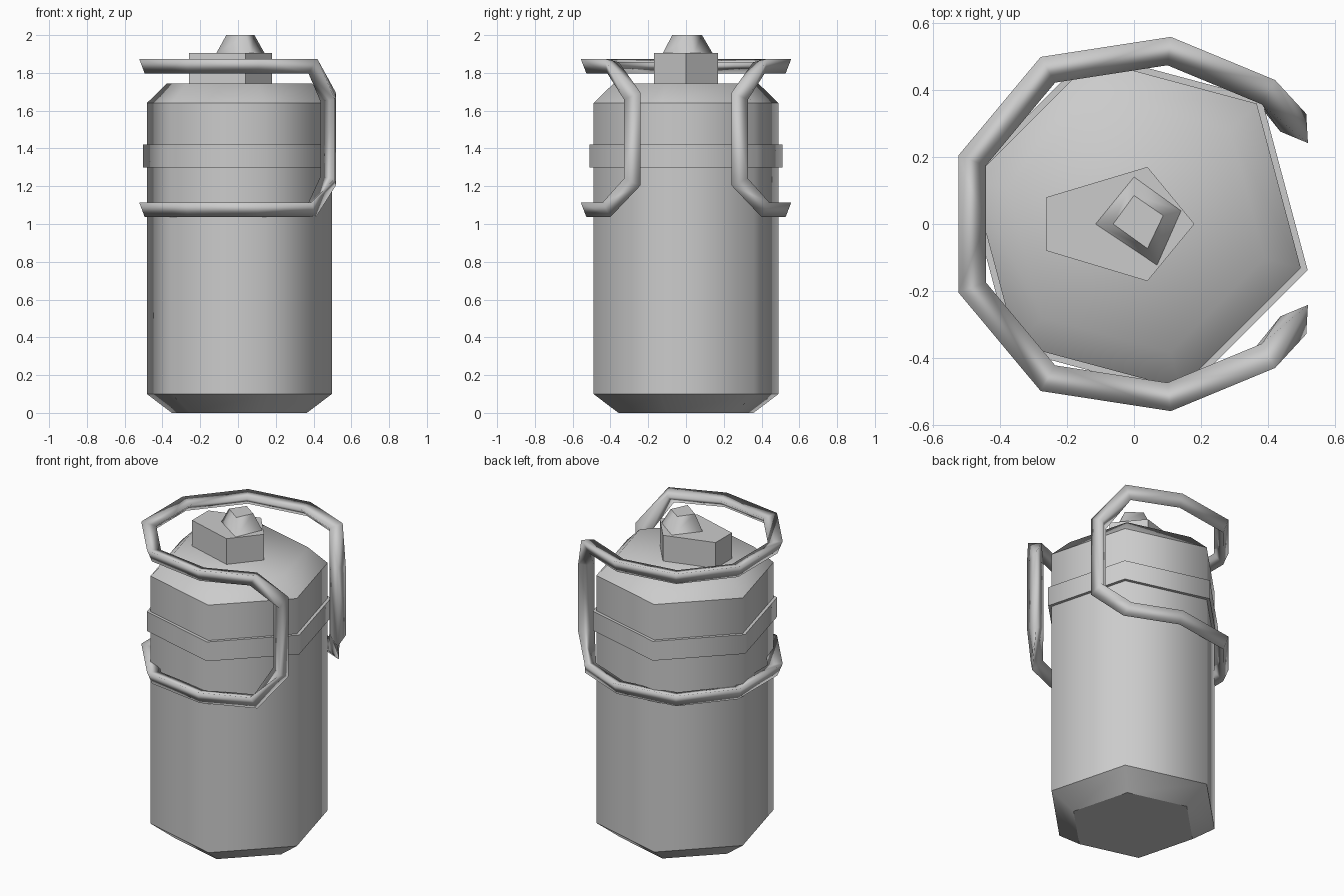
import bpy, bmesh, math
from mathutils import Vector

cube = bpy.data.objects.get("Cube")
if cube:
    bpy.data.objects.remove(cube, do_unlink=True)

grey = bpy.data.materials.new("plain_grey")
grey.use_nodes = True
COLOUR = (0.6, 0.6, 0.6, 1)
grey.diffuse_color = COLOUR
grey.node_tree.nodes["Principled BSDF"].inputs["Base Color"].default_value = COLOUR


def loft(name, rings, caps=True, sharp=(), smooth=True):
    """Join rings of points into a skin; rings listed in sharp get hard edges."""
    bm = bmesh.new()
    loops = [[bm.verts.new(p) for p in ring] for ring in rings]
    n = len(loops[0])
    for a, b in zip(loops, loops[1:]):
        for i in range(n):
            j = (i + 1) % n
            bm.faces.new((a[i], a[j], b[j], b[i]))
    if caps:
        bm.faces.new(loops[0][::-1])
        bm.faces.new(loops[-1])
    bmesh.ops.recalc_face_normals(bm, faces=bm.faces[:])
    for f in bm.faces:
        f.smooth = smooth
    for k in sharp:
        for i in range(n):
            bm.edges.get((loops[k][i], loops[k][(i + 1) % n])).smooth = False
    mesh = bpy.data.meshes.new(name)
    bm.to_mesh(mesh)
    bm.free()
    mesh.materials.append(grey)
    obj = bpy.data.objects.new(name, mesh)
    bpy.context.collection.objects.link(obj)
    return obj


def hexagon(radius, z):
    angles = [math.radians(60 * i - 15) for i in range(6)]
    return [(0.007 + radius * math.cos(a), radius * math.sin(a), z) for a in angles]


# Six-sided canister with tapered foot and shoulder
R = 0.507
loft("canister_body", [hexagon(R * 0.73, 0), hexagon(R, 0.1),
                       hexagon(R, 1.64), hexagon(R * 0.78, 1.745)], sharp=(0, 1, 2))

# Raised band
loft("band", [hexagon(0.528, 1.3), hexagon(0.528, 1.42)], sharp=(0, 1))

# Five-sided lid plate
plate = [(-0.26, -0.08), (0.04, -0.17), (0.18, 0), (0.04, 0.17), (-0.26, 0.08)]
loft("lid_plate", [[(x, y, z) for x, y in plate] for z in (1.72, 1.905)], smooth=False)

# Tapered four-sided knob
foot = [(0, 0.143), (-0.117, 0), (0.07, -0.125), (0.143, 0.04)]
tip = [(0, 0.085), (-0.062, 0), (0.04, -0.073), (0.087, 0.025)]
loft("knob", [[(x, y, 1.9) for x, y in foot], [(x, y, 2) for x, y in tip]], sharp=(0, 1))

# Wire handle: triangular tube, upper hoop, leg and lower hoop, mirrored across y
path = [Vector(p) for p in ((-0.485, 0), (-0.485, 0.19), (-0.258, 0.462),
                            (0.105, 0.518), (0.39, 0.4))]
OUTER, INNER, LOW = (0.038, 0.034), (-0.044, 0.017), (0.009, -0.043)


def hoop(z, section, tilt):
    """Sections along the half hoop; the last one leans towards the leg."""
    rings = []
    for i, p in enumerate(path):
        t1 = (p - path[i - 1]).normalized() if i else Vector((0, 1))
        t2 = (path[i + 1] - p).normalized() if i + 1 < len(path) else t1
        t = (t1 + t2).normalized()
        out = Vector((-t.y, t.x)) / t.dot(t1)
        lean = tilt if i == len(path) - 1 else 0
        ring = []
        for o, u in section:
            q = p + out * o + t * u * lean
            ring.append((q.x, q.y, z + u))
        rings.append(ring)
    return rings


def leg(z, slope):
    corners = [(0.035, -0.042), (0.03, 0.045), (-0.047, -0.008)]
    return [(0.483 + x, 0.283 + y, z + slope * (x - y)) for x, y in corners]


upper = hoop(1.84, (OUTER, LOW, INNER), 0.5)
lower = hoop(1.08, (LOW, OUTER, INNER), -0.5)
handle = loft("wire_handle", upper + [leg(1.665, 0.4), leg(1.235, -0.4)] + lower[::-1],
              caps=False)
# Each hoop meets its reflection on the centre plane
mirror = handle.modifiers.new("mirror", "MIRROR")
mirror.use_axis = (False, True, False)
mirror.use_mirror_merge = True
